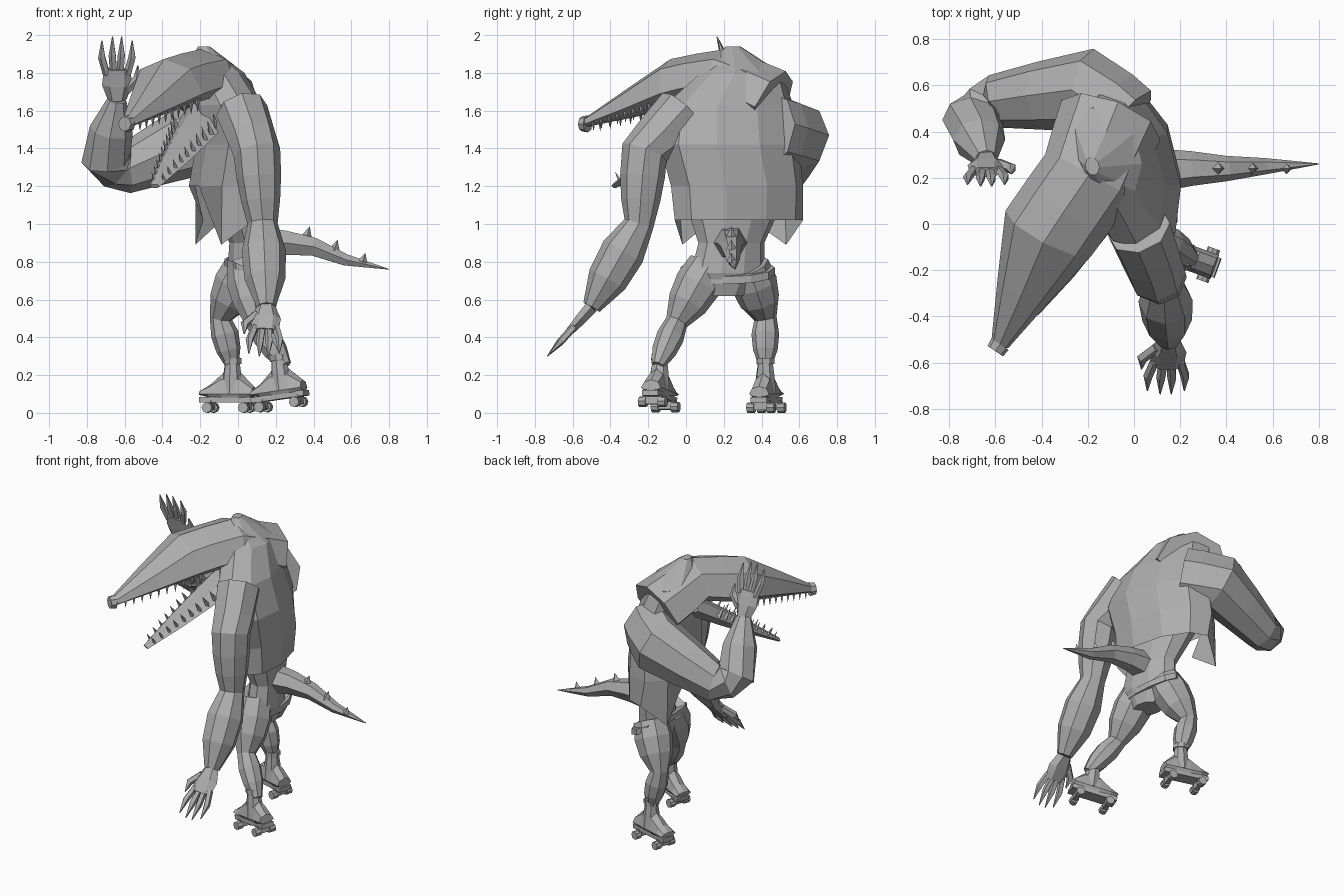
import bpy, bmesh, math
from mathutils import Vector, Matrix

cube = bpy.data.objects.get("Cube")
if cube:
    bpy.data.objects.remove(cube, do_unlink=True)

X, Y, Z = (Vector(row) for row in Matrix.Identity(3))
GREY = (.42, .42, .42, 1)
mat = bpy.data.materials.new("plain grey")
mat.use_nodes = True
mat.diffuse_color = GREY
mat.node_tree.nodes["Principled BSDF"].inputs["Base Color"].default_value = GREY


def finish(name, bm, matrix=None):
    bmesh.ops.recalc_face_normals(bm, faces=bm.faces[:])
    mesh = bpy.data.meshes.new(name)
    bm.to_mesh(mesh)
    bm.free()
    mesh.materials.append(mat)
    part = bpy.data.objects.new(name, mesh)
    bpy.context.collection.objects.link(part)
    if matrix:
        part.matrix_world = matrix
    return part


def loft(name, rings, sides=8, ref=Z, axis=None, under=1, gaps=(), open_start=False, matrix=None):
    """Skin rings of (centre, half width, half height) along a path."""
    bm = bmesh.new()
    centres = [Vector(ring[0]) for ring in rings]
    last = len(rings) - 1
    loops = []
    for i, (_, width, height) in enumerate(rings):
        along = axis or (centres[min(i + 1, last)] - centres[max(i - 1, 0)])
        across = along.cross(ref).normalized()
        up = across.cross(along).normalized()
        loop = []
        for j in range(sides):
            angle = math.tau * j / sides
            rise = math.sin(angle) * height
            if rise < 0:
                rise *= under
            loop.append(bm.verts.new(centres[i] + across * width * math.cos(angle) + up * rise))
        loops.append(loop)
    for i, (low, high) in enumerate(zip(loops, loops[1:])):
        for j in range(sides):
            if (i, j) not in gaps:
                k = (j + 1) % sides
                bm.faces.new((low[j], low[k], high[k], high[j]))
    if not open_start:
        bm.faces.new(loops[0])
    bm.faces.new(loops[-1])
    return finish(name, bm, matrix)


def limb(name, joints, radii, bulges, steps=3, tall=1, **options):
    """Loft through joints, swelling between each pair like a muscle."""
    joints = [Vector(joint) for joint in joints]
    rings = []
    for i, bulge in enumerate(bulges):
        for step in range(steps):
            f = step / steps
            radius = radii[i] + (radii[i + 1] - radii[i]) * f + bulge * math.sin(math.pi * f)
            rings.append((joints[i].lerp(joints[i + 1], f), radius, radius * tall))
    rings.append((joints[-1], radii[-1], radii[-1] * tall))
    return loft(name, rings, **options)


def cone(bm, base, direction, radius, length):
    direction = direction.normalized()
    place = Matrix.Translation(base + direction * length / 2)
    turn = direction.to_track_quat('Z', 'Y').to_matrix().to_4x4()
    bmesh.ops.create_cone(bm, cap_ends=True, segments=4, radius1=radius, radius2=0,
                          depth=length, matrix=place @ turn)


def box(bm, centre, size):
    bmesh.ops.create_cube(bm, size=1, matrix=Matrix.Translation(centre) @ Matrix.Diagonal((*size, 1)))


# Torso: vest with an open front and hanging corners, over an inner body
twisted = Vector((1, .25, 0))
vest = loft("vest", [
    ((0, .28, 1.02), .35, .17), ((-.03, .27, 1.2), .36, .22), ((-.01, .23, 1.42), .38, .2),
    ((-.06, .23, 1.63), .35, .18), ((-.13, .29, 1.8), .22, .16), ((-.18, .25, 1.94), .04, .03)],
    sides=10, ref=twisted, axis=Z, gaps={(0, 7)}, open_start=True)
for corner in (6, 9):
    vest.data.vertices[corner].co += Vector((-.06, 0, -.13))
loft("body", [((.06, .21, .62), .1, .08), ((.06, .22, .74), .2, .11), ((.06, .24, .9), .18, .1),
              ((0, .26, 1.2), .3, .17), ((0, .24, 1.5), .3, .15)],
     sides=10, ref=twisted, axis=Z)
loft("belt", [((.05, .22, z), .25, .13) for z in (.73, .77)], sides=12, ref=X, axis=Vector((.4, 0, 1)))

# Head with long snout, and open lower jaw
brow, snout_tip = Vector((-.37, -.04, 1.69)), Vector((-.58, -.52, 1.53))
jaw_hinge, jaw_tip = Vector((-.14, .2, 1.6)), Vector((-.44, -.38, 1.2))
limb("head", [(-.1, .45, 1.62), (-.2, .2, 1.74), brow, snout_tip],
     [.23, .21, .21, .04], [0, 0, 0], steps=2, tall=.9, under=.4)
limb("snout_knob", [snout_tip, snout_tip + Vector((-.02, -.03, 0))], [.045, .04], [0], steps=1)
limb("lower_jaw", [jaw_hinge, jaw_tip], [.16, .03], [.02], tall=.4, sides=6)


def teeth(name, start, end, wide, narrow, direction, count=10):
    bm = bmesh.new()
    side = (end - start).cross(Z).normalized()
    for i in range(count):
        f = i / count
        spread = side * (wide + (narrow - wide) * f)
        for offset in (-spread, spread):
            cone(bm, start.lerp(end, f) + offset, direction, .02 - .01 * f, .1 - .05 * f)
    finish(name, bm)


jaw_line = jaw_tip - jaw_hinge
teeth("upper_teeth", brow, snout_tip, .17, .03, -Z)
teeth("lower_teeth", jaw_hinge.lerp(jaw_tip, .25), jaw_tip, .12, .02, jaw_line.cross(Z).cross(jaw_line))

# Tail with a row of spikes
limb("tail", [(.06, .23, .9), (.25, .24, .9), (.4, .24, .88), (.57, .25, .81), (.8, .26, .76)],
     [.1, .075, .055, .035, .002], [0, 0, 0, 0], steps=1, sides=6)
bm = bmesh.new()
for i in range(3):
    size = .07 - .01 * i
    cone(bm, Vector((.36 + .15 * i, .24, .92 - .06 * i)), Z + X * .3, size / 2, size)
finish("tail_spikes", bm)

# Arms
lowered_wrist, raised_wrist = Vector((.15, -.5, .56)), Vector((-.64, .28, 1.66))
limb("lowered_arm", [(.02, -.02, 1.6), (.1, -.22, 1.38), (.13, -.25, 1), lowered_wrist],
     [.14, .125, .08, .05], [0, .01, .055], ref=X)
limb("raised_arm", [(-.04, .44, 1.5), (-.2, .58, 1.46), (-.6, .53, 1.29), (-.7, .45, 1.34), raised_wrist],
     [.2, .2, .13, .13, .05], [0, 0, 0, .025], steps=2, ref=Y, tall=.9)


def hand(name, wrist, direction, thumb_side):
    forward = direction.normalized()
    flat = forward.cross(X)
    loft(name + "_palm", [(wrist, .05, .04), (wrist + forward * .08, .08, .035),
                          (wrist + forward * .17, .07, .025)], sides=6, ref=flat)

    def finger(label, root, reach, splay, radius):
        middle = root + forward * reach + X * splay
        tip = middle + forward * reach
        limb(name + label, [root, middle, tip], [radius, radius, .003], [0, 0], steps=1, sides=5, ref=flat)

    for i, spread in enumerate((-1, -.3, .3, 1)):
        root = wrist + forward * .14 + X * spread * .055
        finger(f"_finger_{i}", root, .11 - .015 * abs(spread), spread * .025, .021)
    finger("_thumb", wrist + forward * .05 + X * thumb_side * .05, .07, thumb_side * .06, .024)


hand("lowered_hand", lowered_wrist, Vector((-.05, -.9, -1)), -1)
hand("raised_hand", raised_wrist, Vector((0, -.35, 1)), 1)

# Legs
near_ankle, far_ankle = Vector((.25, -.15, .25)), Vector((-.03, .42, .25))
leg_radii, leg_bulges = [.11, .06, .035], [.035, .025]
limb("near_leg", [(.05, .12, .78), (.1, -.05, .48), near_ankle], leg_radii, leg_bulges, ref=X)
limb("far_leg", [(.04, .33, .78), (-.09, .42, .5), far_ankle], leg_radii, leg_bulges, ref=X)


def skate(name, ankle, yaw, pitch, lift):
    place = (Matrix.Translation((ankle.x, ankle.y, lift)) @ Matrix.Rotation(math.radians(yaw), 4, 'Z')
             @ Matrix.Rotation(math.radians(pitch), 4, 'Y'))
    # Boot, shaft and cuff
    loft(name + "_boot", [((x, 0, .1), .055, height) for x, height in
                          ((.12, .04), (.05, .11), (-.05, .11), (-.12, .05), (-.17, .02))],
         under=.4, axis=-X, matrix=place)
    for label, rings in (("_shaft", [(.1, .06), (.2, .05), (.27, .04)]),
                         ("_cuff", [(.26, .05), (.29, .05)])):
        loft(name + label, [(Z * z, radius, radius) for z, radius in rings], ref=X, axis=Z, matrix=place)
    # Sole plate, axles and wheels
    bm = bmesh.new()
    box(bm, (-.02, 0, .07), (.3, .09, .03))
    for x in (-.12, .08):
        box(bm, (x, 0, .04), (.03, .1, .05))
        for y in (-.055, .055):
            turn = Matrix.Translation((x, y, .028)) @ Matrix.Rotation(math.pi / 2, 4, 'X')
            bmesh.ops.create_cone(bm, cap_ends=True, segments=8, radius1=.028, radius2=.028,
                                  depth=.04, matrix=turn)
    finish(name + "_plate_and_wheels", bm, place)


skate("near_skate", near_ankle, -20, -8, .02)
skate("far_skate", far_ankle, -16, 0, 0)
